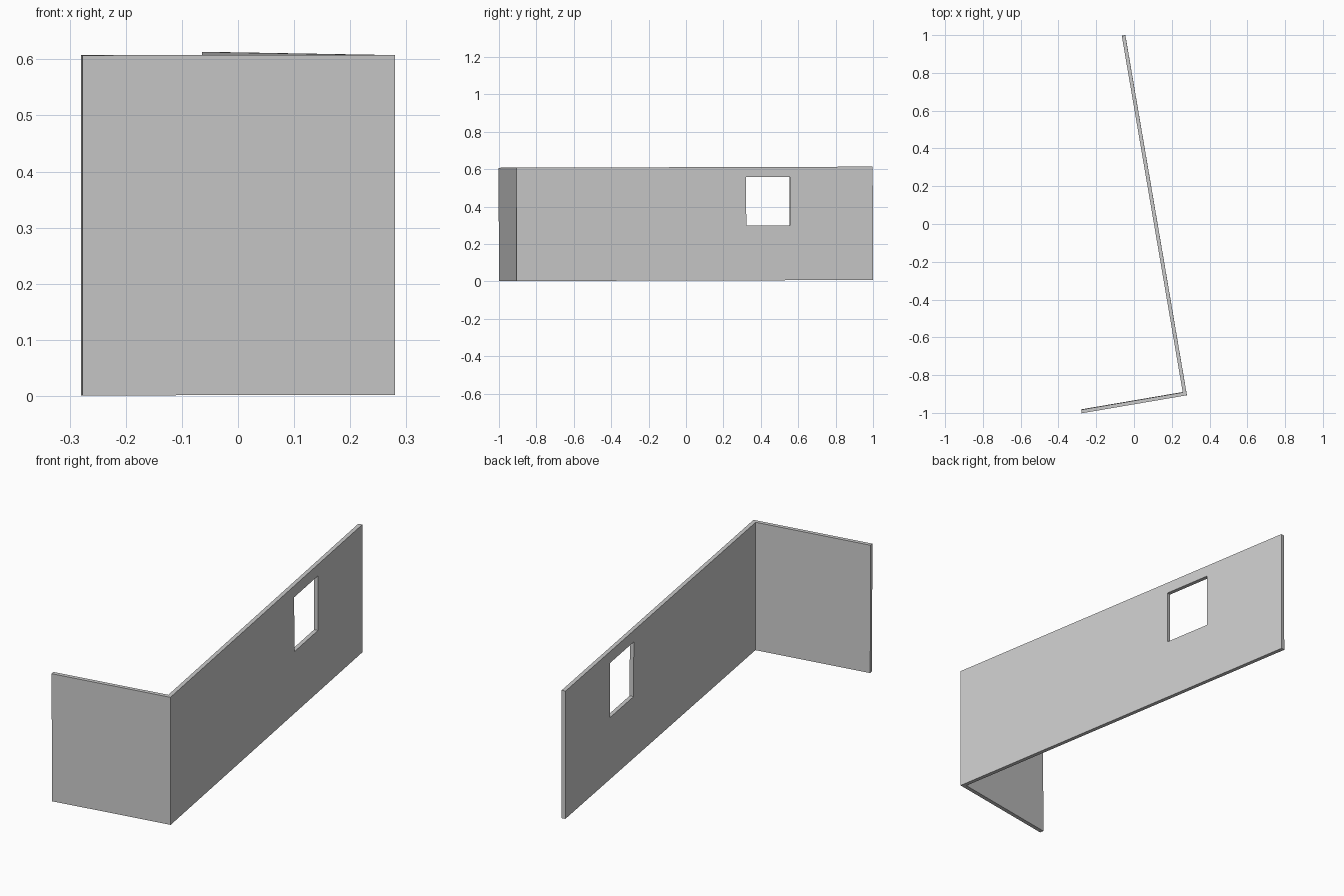
import bpy, bmesh, math
from mathutils import Matrix

if "Cube" in bpy.data.objects:
    bpy.data.objects.remove(bpy.data.objects["Cube"])

T, H = 0.019, 0.606            # wall thickness, height
LONG, SHORT = 1.9326, 0.565    # outer lengths from the corner
# Turn about the corner, with a very slight rise towards the back
PLACE = (Matrix.Translation((0.28, -0.905, 0.0015))
         @ Matrix.Rotation(math.radians(0.17), 4, 'X')
         @ Matrix.Rotation(math.radians(9.7), 4, 'Z'))


def prism(name, outline, z0, z1):
    bm = bmesh.new()
    base = bm.faces.new([bm.verts.new((x, y, z0)) for x, y in outline])
    top = bmesh.ops.extrude_face_region(bm, geom=[base])['geom']
    verts = [v for v in top if isinstance(v, bmesh.types.BMVert)]
    bmesh.ops.translate(bm, vec=(0, 0, z1 - z0), verts=verts)
    bmesh.ops.recalc_face_normals(bm, faces=bm.faces)
    bm.transform(PLACE)
    mesh = bpy.data.meshes.new(name)
    bm.to_mesh(mesh)
    bm.free()
    obj = bpy.data.objects.new(name, mesh)
    bpy.context.collection.objects.link(obj)
    return obj


# L-shaped wall
wall = prism("corner_wall", [(0, 0), (0, LONG), (-T, LONG), (-T, T),
                             (-SHORT, T), (-SHORT, 0)], 0, H)

# Window opening
cutter = prism("window_cutter", [(-0.1, 1.246), (0.1, 1.246),
                                 (0.1, 1.484), (-0.1, 1.484)], 0.293, 0.552)
cutter.hide_render = True
cutter.hide_set(True)
cut = wall.modifiers.new("window", 'BOOLEAN')
cut.operation = 'DIFFERENCE'
cut.solver = 'EXACT'
cut.object = cutter
